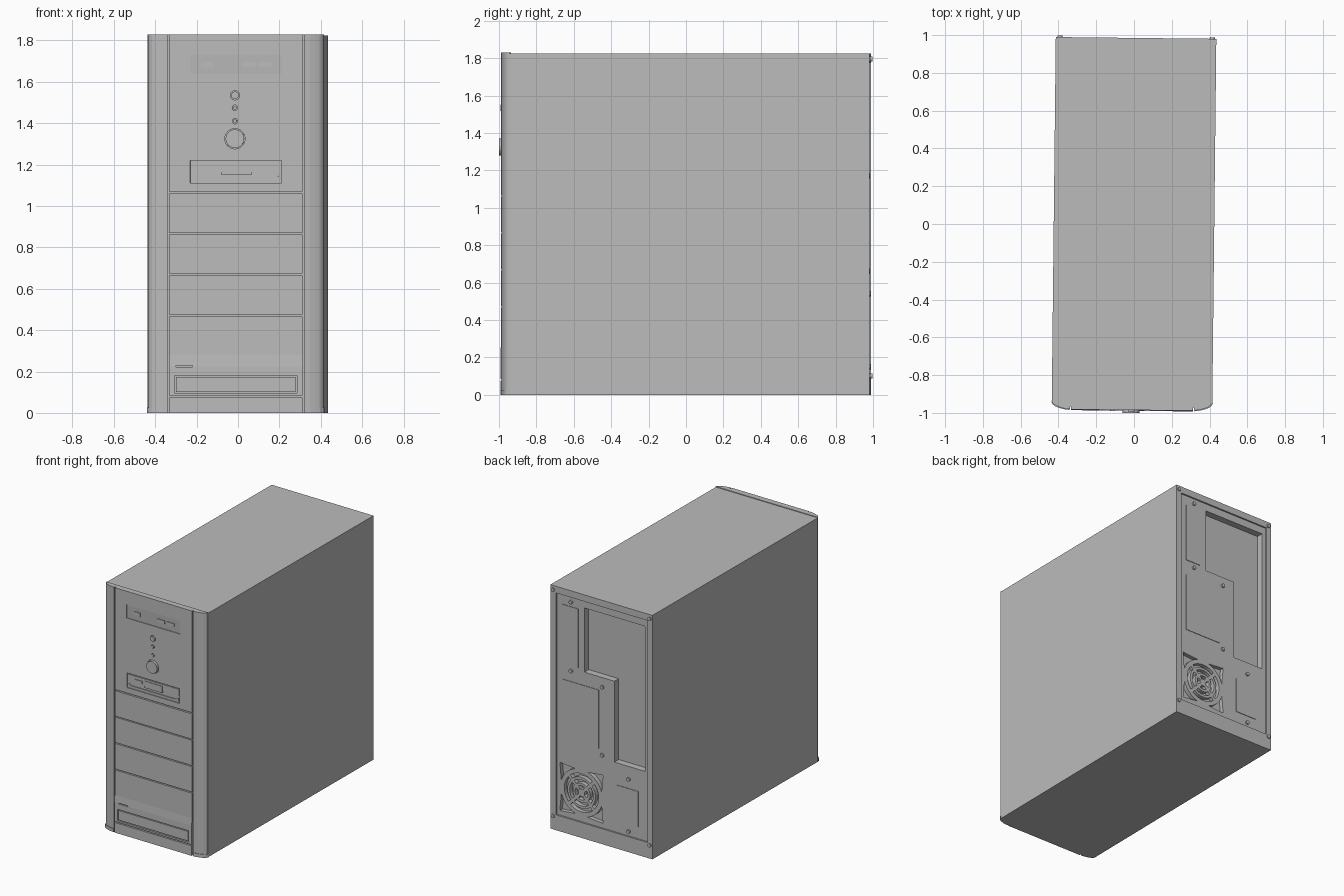
import bpy, bmesh, math
from mathutils import Matrix

cube = bpy.data.objects.get("Cube")
if cube:
    bpy.data.objects.remove(cube, do_unlink=True)

grey = bpy.data.materials.new("case_grey")
grey.use_nodes = True
grey.diffuse_color = (0.5, 0.5, 0.5, 1)
grey.node_tree.nodes["Principled BSDF"].inputs["Base Color"].default_value = (0.5, 0.5, 0.5, 1)

TILT = Matrix.Rotation(-0.011, 4, 'Z')   # the tower stands turned by a hair
REAR, FRONT = 0.985, -0.985


def prism(bm, pts, lo, hi, axis='y'):
    """Extrude a 2D outline from lo to hi along an axis."""
    place = {'x': lambda a, b, t: (t, a, b),
             'y': lambda a, b, t: (a, t, b),
             'z': lambda a, b, t: (a, b, t)}[axis]
    low = [bm.verts.new(place(a, b, lo)) for a, b in pts]
    high = [bm.verts.new(place(a, b, hi)) for a, b in pts]
    faces = [bm.faces.new(low), bm.faces.new(high)]
    for i in range(len(pts)):
        j = (i + 1) % len(pts)
        faces.append(bm.faces.new((low[i], low[j], high[j], high[i])))
    bmesh.ops.recalc_face_normals(bm, faces=faces)


def rect(x0, x1, z0, z1):
    return [(x0, z0), (x1, z0), (x1, z1), (x0, z1)]


def circle(x, z, r, n=24):
    return [(x + r * math.cos(i * math.tau / n), z + r * math.sin(i * math.tau / n)) for i in range(n)]


def arc(x, z, r, a0, a1, n=8):
    return [(x + r * math.cos(a0 + (a1 - a0) * i / n), z + r * math.sin(a0 + (a1 - a0) * i / n))
            for i in range(n + 1)]


def make(name, *solids):
    """One object from (outline, lo, hi[, axis]) solids."""
    bm = bmesh.new()
    for s in solids:
        prism(bm, *s)
    me = bpy.data.meshes.new(name)
    bm.to_mesh(me)
    bm.free()
    me.materials.append(grey)
    ob = bpy.data.objects.new(name, me)
    bpy.context.scene.collection.objects.link(ob)
    ob.matrix_world = TILT
    return ob


def cut(ob, *solids):
    """Carve solids out of an object, then drop the cutter."""
    tool = make("cutter", *solids)
    tool.hide_render = True
    mod = ob.modifiers.new("cut", 'BOOLEAN')
    mod.operation, mod.solver, mod.object = 'DIFFERENCE', 'EXACT', tool
    bpy.context.view_layer.update()
    me = bpy.data.meshes.new_from_object(ob.evaluated_get(bpy.context.evaluated_depsgraph_get()))
    ob.modifiers.clear()
    ob.data = me
    bpy.data.objects.remove(tool, do_unlink=True)


# Case with recessed rear plate and stepped port opening
case = make("case", (rect(-0.425, 0.425, 0, 1.825), -0.945, REAR))
plate = REAR - 0.012
cut(case, (rect(-0.385, 0.38, 0.115, 1.775), plate, 1.1))
opening = [(0.15, 1.72), (-0.355, 1.72), (-0.355, 0.635), (-0.1, 0.635), (-0.1, 1.24), (0.15, 1.24)]
cut(case, (opening, plate - 0.05, 1.1))

# Fan grille: ring slots and corner pockets
fx, fz, half = 0.175, 0.33, 0.18
slots = []
for k in range(4):
    mid = k * math.pi / 2
    for r in (0.04, 0.085, 0.13):
        span = math.pi / 4 - 0.012 / r
        slots.append((arc(fx, fz, r + 0.013, mid - span, mid + span)
                      + arc(fx, fz, r - 0.013, mid + span, mid - span), plate - 0.03, 1.1))
    a = mid + math.pi / 4
    corner = (fx + half * math.copysign(1, math.cos(a)), fz + half * math.copysign(1, math.sin(a)))
    slots.append((arc(fx, fz, half - 0.005, a - 0.5, a + 0.5) + [corner], plate - 0.03, 1.1))
cut(case, *slots)

# Embossed rear panels
make("rear_panels",
     (rect(0.2, 0.33, 1.26, 1.7), plate - 0.01, plate + 0.004),
     (rect(0.03, 0.33, 0.7, 1.14), plate - 0.01, plate + 0.004),
     (rect(-0.3, -0.12, 0.205, 0.47), plate - 0.01, plate + 0.004))

# Rear screws, on the plate and on the rim
plate_screws = [(0.26, 1.735), (0.26, 1.22), (0, 1.17), (0, 0.66), (-0.22, 0.54), (-0.22, 0.15)]
rim_screws = [(0.403, 1.795), (-0.403, 1.795), (0.403, 0.1), (-0.403, 0.1)]
make("rear_screws",
     *[(circle(x, z, 0.014, 12), plate - 0.01, plate + 0.012) for x, z in plate_screws],
     *[(circle(x, z, 0.014, 12), REAR - 0.01, REAR + 0.008) for x, z in rim_screws])

# Bezel backing and rounded side pillars
make("bezel_back", (rect(-0.34, 0.34, 0, 1.83), -0.97, -0.94))
pillar = [(0.329, -0.94), (0.329, -0.984), (0.36, -0.98), (0.385, -0.973),
          (0.405, -0.965), (0.418, -0.955), (0.426, -0.94)]
for side, name in ((1, "left_pillar"), (-1, "right_pillar")):
    make(name, ([(x * side, y) for x, y in pillar], 0, 1.83, 'z'))
    make(name + "_foot", ([(x * side * 1.006, y - 0.004) for x, y in pillar], 0, 0.025, 'z'))

# Drive bay covers
W = 0.322
make("bay_covers", *[(rect(-W, W, z, z + 0.19), FRONT, -0.96) for z in (0.475, 0.673, 0.87)])
make("base_strip", (rect(-W, W, 0, 0.075), FRONT - 0.004, -0.96))

# Lower cover with a gentle step, a tray outline and a label notch
step = [(-0.96, 0.083), (-0.96, 0.467), (FRONT, 0.467), (FRONT, 0.28),
        (FRONT - 0.004, 0.225), (FRONT - 0.004, 0.083)]
lower = make("lower_cover", (step, -W, W, 'x'))
cut(lower, (rect(-0.296, 0.296, 0.095, 0.18), -1.1, FRONT + 0.01),
    (rect(-0.29, -0.21, 0.222, 0.229), -1.1, FRONT + 0.006))
make("lower_tray", (rect(-0.289, 0.289, 0.102, 0.173), FRONT - 0.003, -0.97))

# Upper panel with port bay and floppy bay
upper = make("upper_panel", (rect(-W, W, 1.069, 1.83), FRONT, -0.96))
cut(upper, (rect(-0.223, 0.223, 1.63, 1.73), -1.1, FRONT + 0.006),
    (rect(-0.22, 0.22, 1.11, 1.22), -1.1, FRONT + 0.008))

# Port bay: inclined cover with sockets
make("port_cover", ([(FRONT, 1.73), (FRONT + 0.005, 1.637), (FRONT + 0.008, 1.637),
                     (FRONT + 0.008, 1.73)], -0.218, 0.223, 'x'))
game_port = [(-0.175, 1.683), (-0.155, 1.697), (-0.11, 1.697), (-0.11, 1.668), (-0.155, 1.668)]
make("ports", (game_port, FRONT - 0.003, -0.97),
     *[(rect(x, x + 0.067, 1.673, 1.695), FRONT - 0.003, -0.97) for x in (0.03, 0.108)])

# Floppy drive: face, slot lips, button and centre flap
make("floppy_face", (rect(-0.214, 0.214, 1.165, 1.214), FRONT + 0.001, -0.97),
     (rect(-0.07, 0.075, 1.15, 1.2), FRONT - 0.003, -0.97),
     (rect(-0.15, -0.09, 1.175, 1.192), FRONT - 0.005, -0.97))
make("floppy_lip", ([(-0.214, 1.116), (0.214, 1.116), (0.205, 1.145), (0.185, 1.132),
                     (-0.185, 1.132), (-0.205, 1.145)], FRONT + 0.001, -0.97))

# Power button, reset button and lamps
for name, z, r, out in (("power_button", 1.325, 0.045, 0.015), ("reset_button", 1.535, 0.018, 0.008),
                        ("upper_lamp", 1.475, 0.009, 0.004), ("lower_lamp", 1.41, 0.009, 0.004)):
    cut(upper, (circle(-0.004, z, r + 0.004), -1.1, FRONT + 0.008))
    make(name, (circle(-0.004, z, r), FRONT - out, -0.97))
